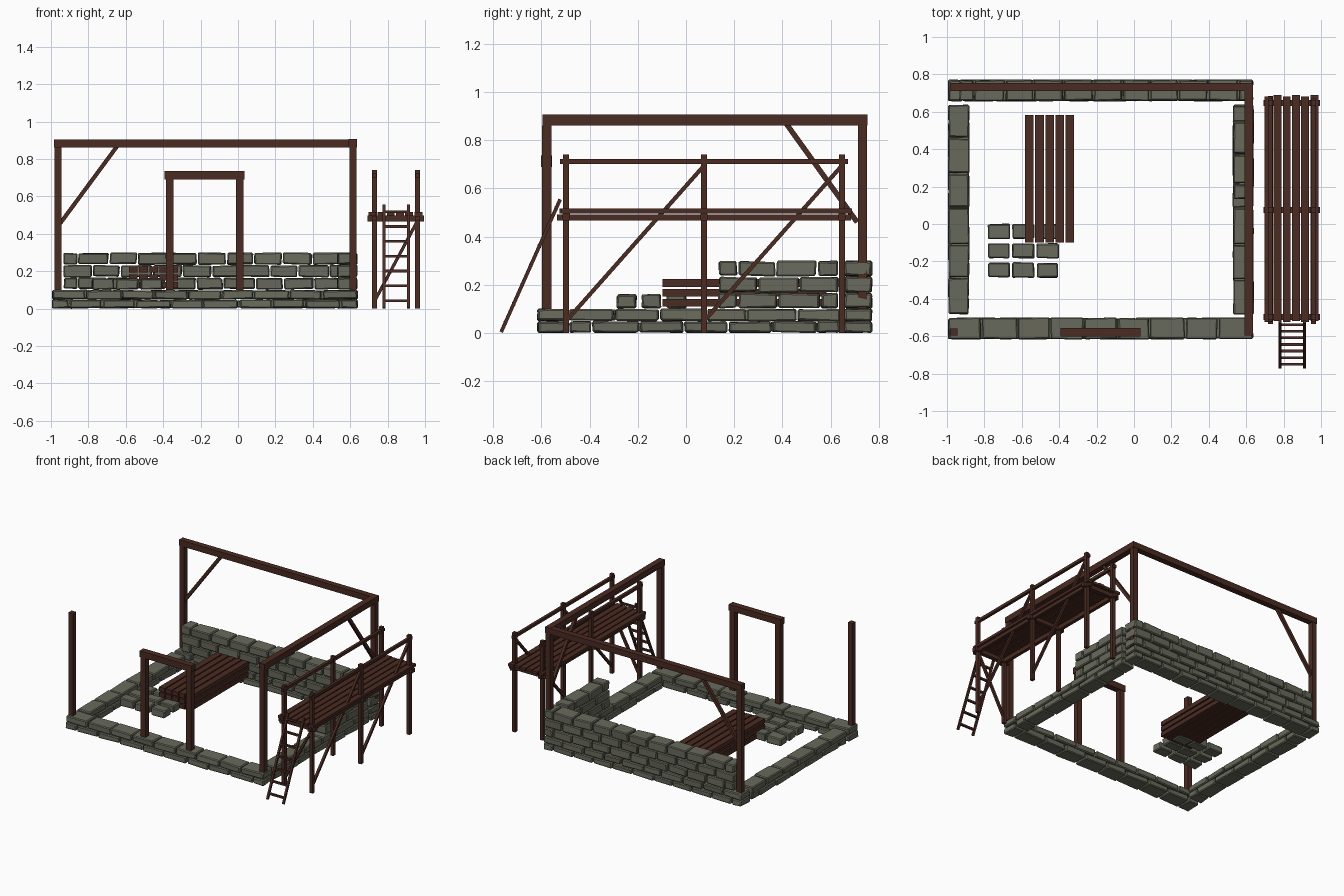
import bpy, bmesh, random
from mathutils import Vector, Matrix

random.seed(7)
cube = bpy.data.objects.get("Cube")
if cube:
    bpy.data.objects.remove(cube, do_unlink=True)


def material(name, rgb):
    m = bpy.data.materials.new(name)
    m.use_nodes = True
    m.diffuse_color = (*rgb, 1)
    m.node_tree.nodes["Principled BSDF"].inputs["Base Color"].default_value = (*rgb, 1)
    return m


STONE = material("grey_green_stone", (0.14, 0.143, 0.107))
WOOD = material("dark_brown_wood", (0.068, 0.024, 0.016))


def finish(bm, name, mat):
    mesh = bpy.data.meshes.new(name)
    bm.to_mesh(mesh)
    bm.free()
    mesh.materials.append(mat)
    obj = bpy.data.objects.new(name, mesh)
    bpy.context.collection.objects.link(obj)
    return obj


def add_box(bm, lo, hi, jitter=0):
    lo, hi = Vector(lo), Vector(hi)
    size = hi - lo
    mat = Matrix.Translation((lo + hi) / 2) @ Matrix.Diagonal((*size, 1))
    verts = bmesh.ops.create_cube(bm, size=1, matrix=mat)["verts"]
    for v in verts:
        v.co += Vector([random.uniform(-jitter, jitter) for _ in range(3)])
    return verts


def add_stone(bm, lo, hi):
    # Roughly squared block with chipped edges
    verts = add_box(bm, lo, hi, 0.004)
    edges = list({e for v in verts for e in v.link_edges})
    bmesh.ops.bevel(bm, geom=edges, offset=0.006, segments=1, affect='EDGES')


def add_bar(bm, a, b, w, d):
    # Square timber between two points
    a, b = Vector(a), Vector(b)
    axis = b - a
    rot = axis.to_track_quat('Z', 'Y').to_matrix().to_4x4()
    mat = Matrix.Translation((a + b) / 2) @ rot @ Matrix.Diagonal((w, d, axis.length, 1))
    bmesh.ops.create_cube(bm, size=1, matrix=mat)


def boxes(name, mat, items):
    bm = bmesh.new()
    for lo, hi in items:
        add_box(bm, lo, hi)
    return finish(bm, name, mat)


def bars(name, items):
    bm = bmesh.new()
    for item in items:
        add_bar(bm, *item)
    return finish(bm, name, WOOD)


def course(bm, axis, start, end, across, z, length, stagger):
    # One row of stones along x (axis 0) or y (axis 1)
    count = round((end - start) / length)
    step = (end - start) / count
    cuts = [start + i * step + random.uniform(-0.012, 0.012) for i in range(1, count)]
    if stagger:
        cuts = [start + step / 2] + [c + step / 2 for c in cuts]
    cuts = [start] + cuts + [end]
    for a, b in zip(cuts, cuts[1:]):
        lo, hi = [0, 0, z[0]], [0, 0, z[1]]
        lo[axis], hi[axis] = a + 0.004, b - 0.004
        lo[1 - axis], hi[1 - axis] = across
        add_stone(bm, lo, hi)


def wall(name, axis, start, end, across, rows, length):
    bm = bmesh.new()
    for i, z in enumerate(rows):
        course(bm, axis, start, end, across, z, length, i % 2 == 0)
    return finish(bm, name, STONE)


# Stone foundation and the raised wall courses
BASE = [(0.003, 0.047), (0.051, 0.098)]
UPPER = [(0.104, 0.164), (0.17, 0.231), (0.237, 0.298)]
wall("front_foundation", 0, -0.995, 0.64, (-0.615, -0.502), BASE, 0.18)
wall("back_foundation", 0, -0.995, 0.64, (0.658, 0.77), BASE, 0.165)
wall("right_foundation", 1, -0.485, 0.64, (-0.992, -0.882), BASE, 0.187)
wall("left_foundation", 1, -0.485, 0.64, (0.53, 0.638), BASE, 0.187)
wall("back_wall", 0, -0.935, 0.638, (0.66, 0.77), UPPER, 0.152)
wall("left_wall", 1, 0.132, 0.635, (0.532, 0.636), UPPER, 0.165)

# Loose stones laid out on the floor
bm = bmesh.new()
for x in (-0.78, -0.65, -0.52):
    for y in (-0.287, -0.183, -0.08):
        add_stone(bm, (x, y, 0.103), (x + 0.116, y + 0.08, 0.16))
finish(bm, "loose_stones", STONE)

# Stacked timber
boxes("timber_stack", WOOD, [
    ((-0.582 + 0.054 * i, -0.098, z), (-0.536 + 0.054 * i, 0.582, z + 0.032))
    for i in range(5) for z in (0.11, 0.151, 0.192)])

# House frame: corner posts, top beams and braces
XL, XR, YF, YB, TOP = -0.963, 0.614, -0.578, 0.732, 0.862
bars("corner_posts", [((x, y, 0.1), (x, y, TOP), 0.038, 0.038)
                      for x in (XL, XR) for y in (YF, YB)])
bars("top_beams", [
    ((-0.984, YB, 0.883), (0.635, YB, 0.883), 0.044, 0.044),
    ((XR, -0.596, 0.884), (XR, 0.752, 0.884), 0.045, 0.045)])
bars("frame_braces", [
    ((-0.955, YB, 0.45), (-0.645, YB, 0.87), 0.022, 0.022),
    ((XR, 0.415, 0.87), (XR, 0.71, 0.46), 0.022, 0.022)])

# Door frame
bars("door_posts", [((x, YF, 0.1), (x, YF, 0.692), 0.04, 0.04) for x in (-0.364, 0.01)])
bars("door_lintel", [((-0.392, YF, 0.713), (0.036, YF, 0.713), 0.046, 0.046)])

# Scaffold: posts, bearers, deck, rails and braces
SX, SY = (0.73, 0.96), (-0.497, 0.075, 0.647)
bars("scaffold_posts", [((x, y, 0), (x, y, 0.74), 0.025, 0.025) for x in SX for y in SY])
bars("scaffold_bearers", [((0.693, y, 0.482), (0.995, y, 0.482), 0.03, 0.03) for y in SY]
     + [((x, -0.535, 0.48), (x, 0.685, 0.48), 0.025, 0.025) for x in SX])
boxes("scaffold_deck", WOOD, [
    ((0.697 + 0.0493 * i, -0.525 + 0.006 * (i % 2), 0.496),
     (0.739 + 0.0493 * i, 0.683 + 0.006 * (i % 2), 0.516)) for i in range(6)])
bars("scaffold_rails", [((x, -0.522, 0.711), (x, 0.672, 0.711), 0.021, 0.021) for x in SX])
bars("scaffold_braces", [((SX[1], a, 0.05), (SX[1], b, 0.695), 0.017, 0.017)
                         for a, b in zip(SY, SY[1:])]
     + [((0.73, SY[0], 0.04), (0.96, SY[0], 0.47), 0.017, 0.017)])

# Ladder leaning on the scaffold
FOOT, HEAD = Vector((0, -0.767, 0.004)), Vector((0, -0.522, 0.555))
LX = (0.78, 0.911)
items = [(FOOT + Vector((x, 0, 0)), HEAD + Vector((x, 0, 0)), 0.015, 0.015) for x in LX]
for i in range(7):
    p = FOOT.lerp(HEAD, 0.07 + i * 0.144)
    items.append(((LX[0], p.y, p.z), (LX[1], p.y, p.z), 0.014, 0.014))
bars("ladder", items)
